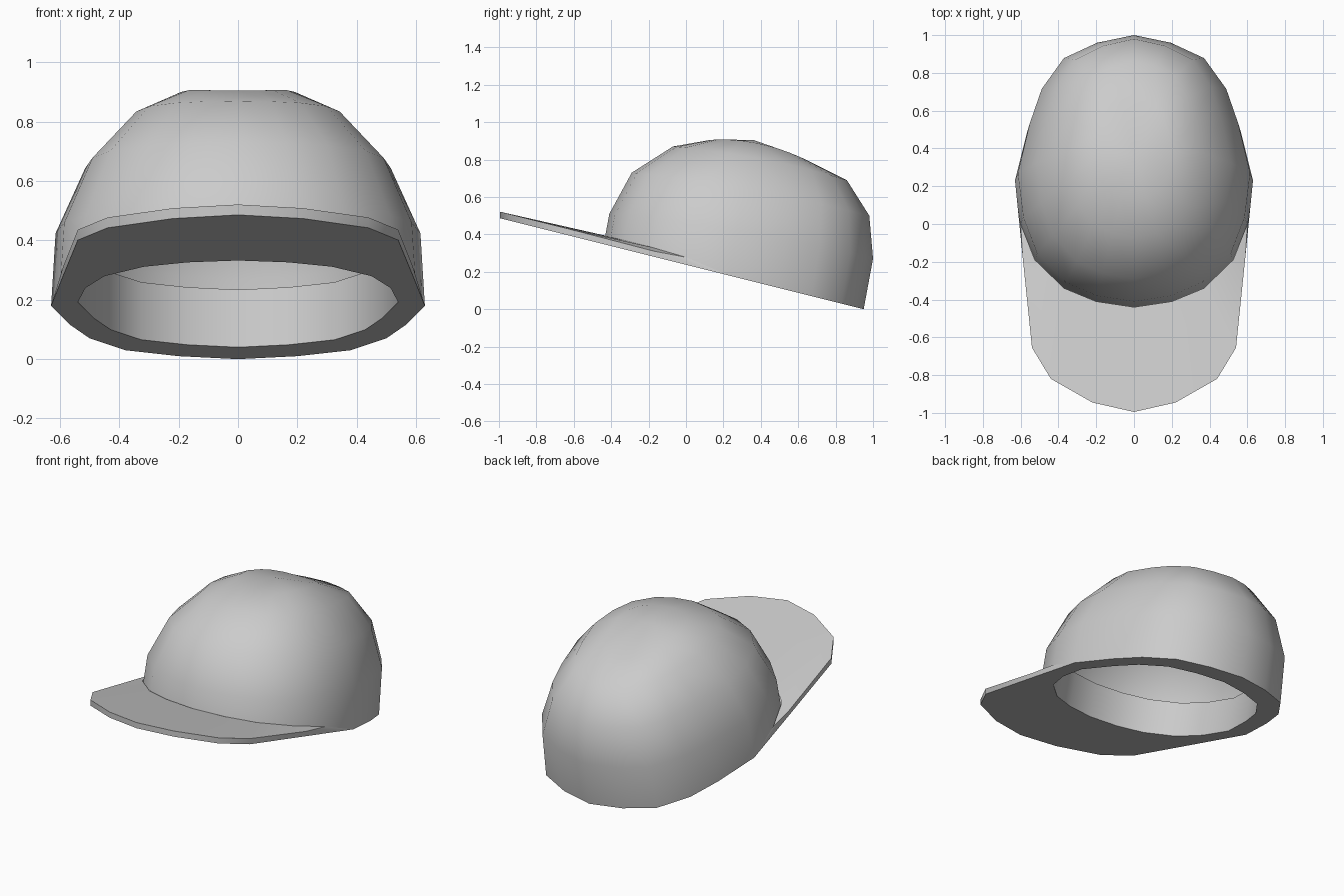
import bpy, bmesh, math
from mathutils import Vector

cube = bpy.data.objects.get("Cube")
if cube:
    bpy.data.objects.remove(cube, do_unlink=True)

grey = bpy.data.materials.new("plain grey")
grey.use_nodes = True
colour = (0.6, 0.6, 0.6, 1)
grey.diffuse_color = colour
grey.node_tree.nodes["Principled BSDF"].inputs["Base Color"].default_value = colour

# Half outline of the head opening, from the back round the left to the front
HEAD = [(0, .95), (.2, .91), (.38, .83), (.5, .67), (.565, .49), (.63, .23),
        (.6, 0), (.525, -.19), (.37, -.34), (.2, -.41), (0, -.44)]
# The bill replaces the front part of that outline
BILL = HEAD[:6] + [(.59, -.17), (.54, -.655), (.44, -.82), (.22, -.945), (0, -.995)]
LIFT = [0] * 6 + [.03] + [.035] * 4
COLLAR_LIFT = [0] * 6 + [.04] + [.048] * 4
MID, HALF, WIDE = .255, .695, .63


def tilt(y):
    """Height of the sloping base plane."""
    return max(0, (.95 - y) * .25)


def mirror_loop(half):
    """Close a half outline across x = 0."""
    return half + [(-x, y, z) for x, y, z in reversed(half[1:-1])]


def on_base(outline, lifts):
    return mirror_loop([(x, y, tilt(y) + h) for (x, y), h in zip(outline, lifts)])


def ring(front, back, width, side_z):
    """Head outline scaled to a front point, a back point and a half width."""
    half = []
    for x, y in HEAD:
        t = (y - MID) / HALF
        f = (t + 1) / 2
        cy, cz = (front[i] + (back[i] - front[i]) * f for i in (0, 1))
        cz += (side_z - (front[1] + back[1]) / 2) * (1 - t * t)
        half.append((x / WIDE * width, cy, cz))
    return mirror_loop(half)


def skin(name, loops, angle, pole=None):
    """Join successive loops with faces, optionally closing to a pole."""
    bm = bmesh.new()
    rows = [[bm.verts.new(p) for p in loop] for loop in loops]
    n = len(rows[0])
    for a, b in zip(rows, rows[1:]):
        for i in range(n):
            j = (i + 1) % n
            bm.faces.new((a[i], b[i], b[j], a[j]))
    if pole:
        top = bm.verts.new(pole)
        for i in range(n):
            bm.faces.new((rows[-1][i], top, rows[-1][(i + 1) % n]))
    bmesh.ops.remove_doubles(bm, verts=bm.verts, dist=.0005)
    mesh = bpy.data.meshes.new(name)
    bm.to_mesh(mesh)
    bm.free()
    mesh.materials.append(grey)
    obj = bpy.data.objects.new(name, mesh)
    bpy.context.collection.objects.link(obj)
    bpy.ops.object.select_all(action='DESELECT')
    obj.select_set(True)
    bpy.context.view_layer.objects.active = obj
    bpy.ops.object.shade_smooth_by_angle(angle=math.radians(angle))
    return obj


# Domed crown
skin("crown", [
    on_base(HEAD, [0] * len(HEAD)),
    ring((-.41, .51), (1, .27), .615, .42),
    ring((-.29, .73), (.98, .5), .515, .64),
    ring((-.07, .87), (.86, .69), .36, .805),
    ring((.13, .905), (.66, .79), .2, .885),
], 60, pole=(0, .36, .905))

# Opening rim, flat underside and bill
inner = ring((-.38, tilt(-.38)), (.79, tilt(.79)), .54, tilt(.205))
skin("brim", [
    inner,
    on_base(BILL, [0] * len(BILL)),
    on_base(BILL, LIFT),
    on_base(HEAD, COLLAR_LIFT),
], 30)

# Band standing up inside the crown, open at the top
up = Vector((0, .25, 1)).normalized() * .2
skin("sweatband", [[tuple(Vector(p) + up) for p in inner], inner], 60)
